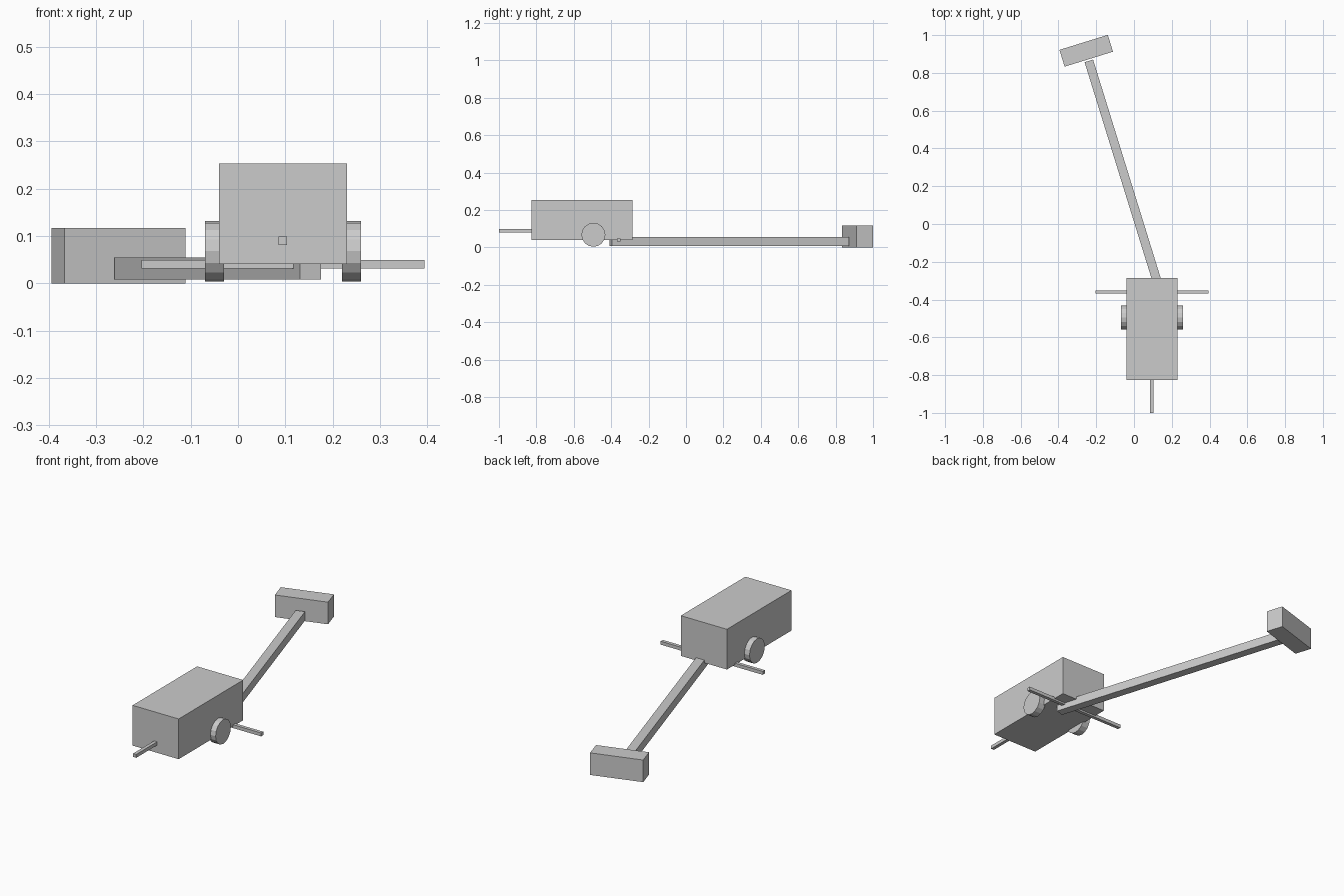
import bpy
import math

if "Cube" in bpy.data.objects:
    bpy.data.objects.remove(bpy.data.objects["Cube"])

grey = bpy.data.materials.new("light grey")
grey.diffuse_color = (0.6, 0.6, 0.6, 1)
grey.use_nodes = True
grey.node_tree.nodes["Principled BSDF"].inputs["Base Color"].default_value = grey.diffuse_color


def box(name, center, size, angle=0.0):
    """Box of the given size, turned about z."""
    bpy.ops.mesh.primitive_cube_add(size=1, location=center, rotation=(0, 0, angle))
    ob = bpy.context.object
    ob.name = name
    ob.scale = size
    bpy.ops.object.transform_apply(location=False, rotation=False, scale=True)
    ob.data.materials.append(grey)
    return ob


def wheel(name, x):
    bpy.ops.mesh.primitive_cylinder_add(
        vertices=16, radius=0.064, depth=0.04,
        location=(x, -0.495, 0.068), rotation=(0, math.pi / 2, 0))
    ob = bpy.context.object
    ob.name = name
    ob.data.materials.append(grey)


BODY_X = 0.095
TILT = math.radians(17.2)

# Main body with a wheel on each side
box("body", (BODY_X, -0.555, 0.147), (0.27, 0.54, 0.213))
for side, label in ((-1, "left"), (1, "right")):
    wheel(label + "_wheel", BODY_X + side * 0.145)

# Thin rods: one across the underside, one out of the front
box("cross_rod", (BODY_X, -0.36, 0.04), (0.598, 0.018, 0.018))
box("front_rod", (BODY_X, -0.90, 0.09), (0.018, 0.20, 0.018))

# Slanted tail boom with its block at the far end
box("boom", (-0.043, 0.23, 0.0315), (0.047, 1.326, 0.047), TILT)
box("end_block", (-0.253, 0.917, 0.0585), (0.268, 0.093, 0.117), TILT)
